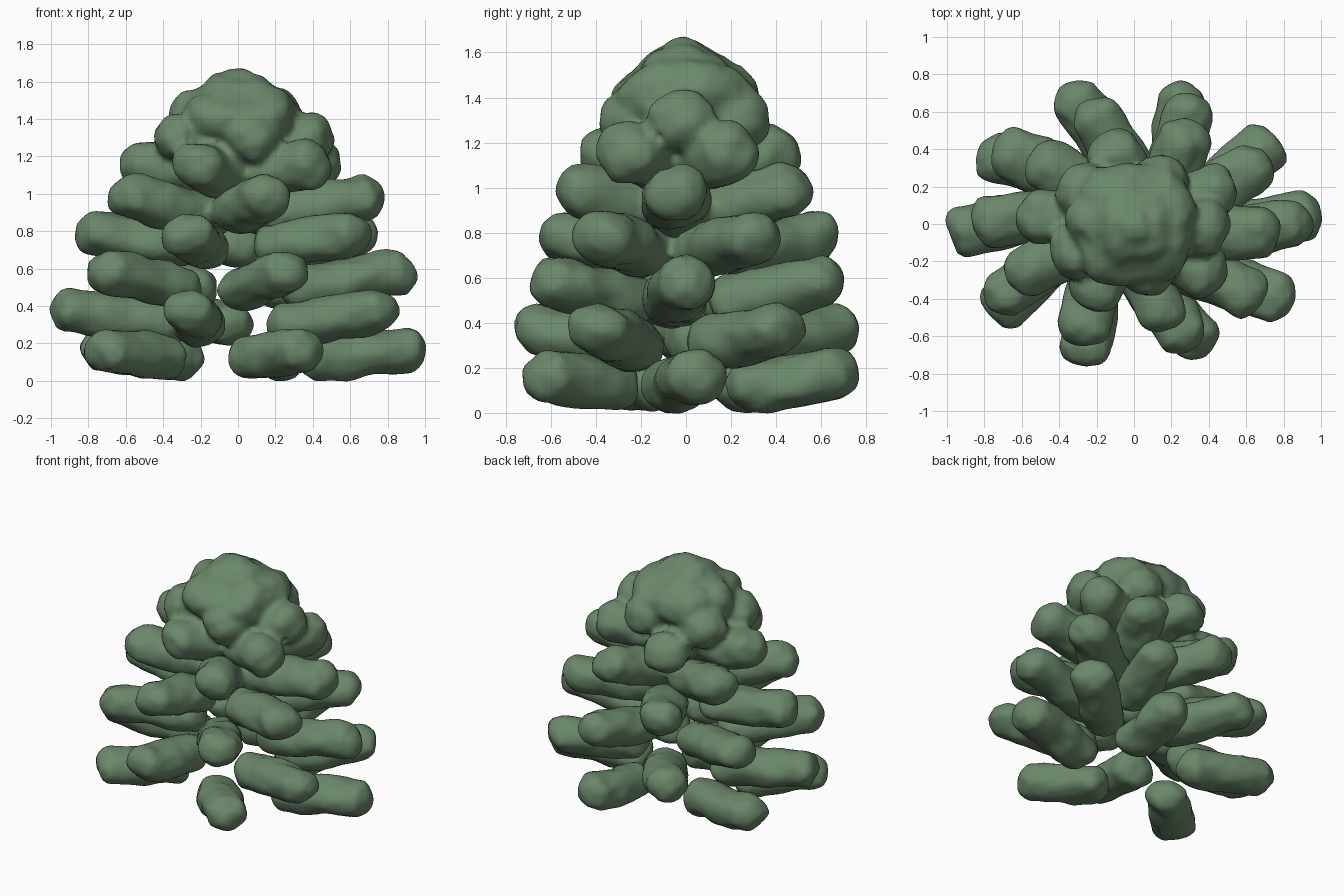
import bpy
import bmesh
from math import cos, radians, sin
from mathutils import Vector, noise

if "Cube" in bpy.data.objects:
    bpy.data.objects.remove(bpy.data.objects["Cube"])

# One foliage colour
green = bpy.data.materials.new("pine_green")
green.use_nodes = True
colour = (0.145, 0.245, 0.145, 1)
green.diffuse_color = colour
green.node_tree.nodes["Principled BSDF"].inputs["Base Color"].default_value = colour

# Outermost points of the five branches in even and odd whorls
EVEN = [(1.0, 0.07), (0.26, 0.755), (-0.84, 0.39), (-0.77, -0.5), (0.4, -0.69)]
ODD = [(-1.0, -0.05), (0.77, 0.47), (-0.37, 0.74), (-0.27, -0.765), (0.85, -0.42)]
DEPTH = 0.77   # the tree is an oval seen from above
TWIST = -4.5   # degrees each pair of whorls turns
SWEEP = -14    # degrees from a branch's tip to its inner end

# Per whorl: spread, tip height, inner start fraction, rise, half width, half height
WHORLS = [
    (1.00, 0.165, 0.45, 0.045, 0.14, 0.12),
    (1.00, 0.37, 0.40, 0.07, 0.14, 0.12),
    (0.95, 0.58, 0.36, 0.08, 0.14, 0.12),
    (0.87, 0.78, 0.36, 0.06, 0.145, 0.12),
    (0.77, 0.98, 0.29, 0.08, 0.145, 0.125),
    (0.63, 1.15, 0.15, 0.06, 0.15, 0.13),
    (0.51, 1.30, 0.10, 0.05, 0.15, 0.13),
    (0.37, 1.42, 0.05, 0.03, 0.15, 0.13),
]


def turn(point, degrees):
    """Move a point round the oval."""
    c, s = cos(radians(degrees)), sin(radians(degrees))
    x, y = point[0], point[1] / DEPTH
    return Vector((x * c - y * s, (x * s + y * c) * DEPTH, 0))


def blob(bm, start, end, width, height):
    """A lumpy round-ended capsule from start to end."""
    along = (end - start).normalized()
    side = Vector((-along.y, along.x, 0)).normalized()
    up = along.cross(side)
    mid, half = (start + end) / 2, (end - start).length / 2
    made = bmesh.ops.create_icosphere(bm, subdivisions=5, radius=1)
    for v in made["verts"]:
        p = v.co.copy()
        stretch = half * max(-1, min(1, p.x * 4))
        co = (mid + along * (p.x * height + stretch)
              + side * (p.y * width) + up * (p.z * height))
        lump = 0.025 * noise.noise(co * 6) + 0.012 * noise.noise(co * 15)
        v.co = co + (along * p.x + side * p.y + up * p.z) * lump


def add_whorl(bm, index):
    spread, z, inner, rise, width, height = WHORLS[index]
    for point in (ODD if index % 2 else EVEN):
        tip = turn(point, TWIST * min(index // 2, 2)) * spread
        start = turn(tip, SWEEP) * inner
        end = tip - (tip - start).normalized() * height
        blob(bm, start + Vector((0, 0, z - rise)), end + Vector((0, 0, z)), width, height)


def finish(bm, name):
    mesh = bpy.data.meshes.new(name)
    bm.to_mesh(mesh)
    bm.free()
    mesh.materials.append(green)
    obj = bpy.data.objects.new(name, mesh)
    bpy.context.collection.objects.link(obj)
    # Merge the blobs into one skin
    skin = obj.modifiers.new("skin", "REMESH")
    skin.mode = "VOXEL"
    skin.voxel_size = 0.022
    skin.use_smooth_shade = True


# Separate branch whorls
for i in range(5):
    bm = bmesh.new()
    add_whorl(bm, i)
    finish(bm, f"branch_whorl_{i + 1}")

# Crown: the top whorls merged with a stepped dome and peak
bm = bmesh.new()
for i in range(5, len(WHORLS)):
    add_whorl(bm, i)
for z, width, height in ((1.4, 0.32, 0.18), (1.49, 0.22, 0.145), (1.585, 0.1, 0.085)):
    centre = Vector((0, 0, z))
    reach = Vector((width - height, 0, 0))
    blob(bm, centre - reach, centre + reach, width, height)
finish(bm, "crown")
